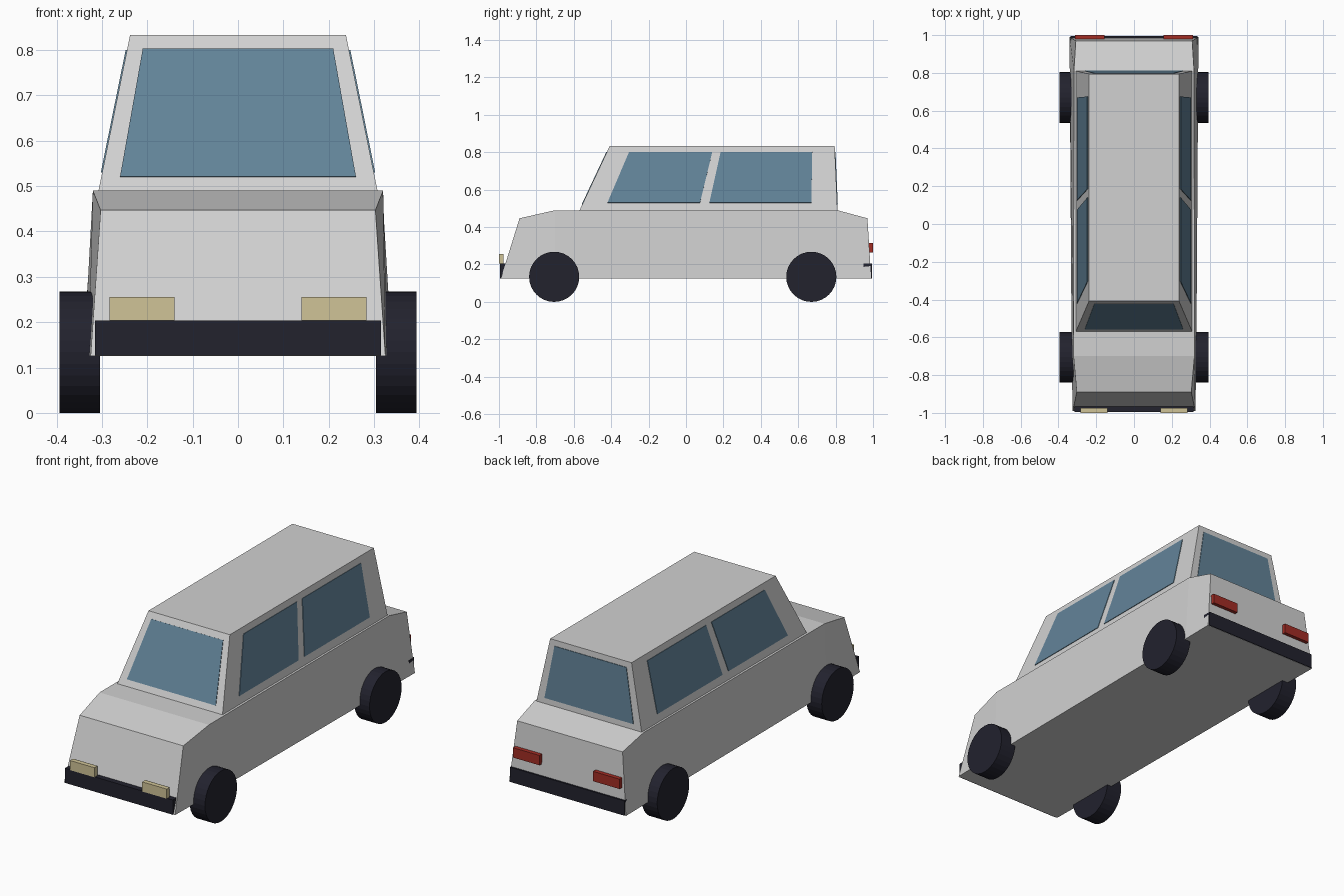
import bpy, bmesh, math
from mathutils import Vector

if "Cube" in bpy.data.objects:
    bpy.data.objects.remove(bpy.data.objects["Cube"])


def material(name, rgb):
    m = bpy.data.materials.new(name)
    m.diffuse_color = (*rgb, 1)
    m.use_nodes = True
    m.node_tree.nodes["Principled BSDF"].inputs["Base Color"].default_value = m.diffuse_color
    return m


PAINT = material("light_grey_paint", (0.64, 0.64, 0.64))
GLASS = material("blue_glass", (0.122, 0.227, 0.314))
RUBBER = material("dark_rubber", (0.016, 0.016, 0.027))
LAMP = material("cream_lamp", (0.63, 0.55, 0.31))
RED = material("red_lamp", (0.36, 0.026, 0.018))


def make(name, verts, faces, mat):
    """Mesh object with consistent outward normals."""
    bm = bmesh.new()
    vs = [bm.verts.new(v) for v in verts]
    for f in faces:
        bm.faces.new([vs[i] for i in f])
    bmesh.ops.recalc_face_normals(bm, faces=bm.faces)
    me = bpy.data.meshes.new(name)
    bm.to_mesh(me)
    bm.free()
    me.materials.append(mat)
    ob = bpy.data.objects.new(name, me)
    bpy.context.collection.objects.link(ob)
    return ob


def loft(name, rings, mat):
    """Skin a row of equal closed rings and cap both ends."""
    n = len(rings[0])
    verts = [v for r in rings for v in r]
    faces = [tuple(range(n)), tuple(range(len(verts) - n, len(verts)))]
    for k in range(len(rings) - 1):
        for i in range(n):
            j = (i + 1) % n
            faces.append((k*n + i, k*n + j, (k + 1)*n + j, (k + 1)*n + i))
    return make(name, verts, faces, mat)


def box(name, x, y, z, mat):
    return loft(name, [[(x[0], b, z[0]), (x[1], b, z[0]),
                        (x[1], b, z[1]), (x[0], b, z[1])] for b in y], mat)


def pane(name, pts):
    """Thin glass plate straddling the cabin surface."""
    p = [Vector(q) for q in pts]
    n = (p[1] - p[0]).cross(p[2] - p[0]).normalized() * 0.003
    return loft(name, [[q - n for q in p], [q + n for q in p]], GLASS)


# Lower body: bottom y, bottom half width, top y, top half width, top z
stations = [(-0.99, 0.325, -0.89, 0.303, 0.447), (-0.70, 0.33, -0.70, 0.32, 0.49),
            (0.81, 0.34, 0.81, 0.318, 0.49), (0.99, 0.342, 0.97, 0.308, 0.447)]
loft("lower_body", [[(-bw, by, 0.125), (bw, by, 0.125), (tw, ty, tz), (-tw, ty, tz)]
                    for by, bw, ty, tw, tz in stations], PAINT)

# Tapered cabin
Z0, Z1 = 0.488, 0.833


def cabin(z):
    """Half width, front y and rear y of the cabin at height z."""
    t = (z - Z0) / (Z1 - Z0)
    return 0.308 - 0.07*t, -0.57 + 0.162*t, 0.81 - 0.015*t


def cabin_ring(z):
    w, f, r = cabin(z)
    return [(-w, f, z), (w, f, z), (w, r, z), (-w, r, z)]


loft("cabin", [cabin_ring(Z0), cabin_ring(Z1)], PAINT)

# Windscreen and rear window
for name, k in (("windscreen", 1), ("rear_window", 2)):
    lo, hi = cabin(0.52)[k], cabin(0.802)[k]
    pane(name, [(-0.26, lo, 0.52), (0.26, lo, 0.52), (0.21, hi, 0.802), (-0.21, hi, 0.802)])

# Side windows: bottom start, bottom end, top end, top start
side_windows = {"front_side_window": (-0.42, 0.075, 0.14, -0.305),
                "rear_side_window": (0.125, 0.67, 0.675, 0.185)}
for side, s in (("left", -1), ("right", 1)):
    for name, ys in side_windows.items():
        pane(f"{side}_{name}", [(s*cabin(z)[0], y, z)
                                for y, z in zip(ys, (0.53, 0.53, 0.80, 0.80))])

    # Head lamps and tail lamps
    box(f"{side}_head_lamp", sorted((s*0.14, s*0.283)), (-1.0, -0.975), (0.204, 0.255), LAMP)
    box(f"{side}_tail_lamp", sorted((s*0.157, s*0.312)), (0.965, 1.0), (0.263, 0.315), RED)

    # Wheels
    for end, y in (("front", -0.705), ("rear", 0.67)):
        rings = [[(s*x, y + 0.134*math.cos(a), 0.134 + 0.134*math.sin(a))
                  for a in (math.tau*i/32 for i in range(32))] for x in (0.304, 0.394)]
        loft(f"{side}_{end}_wheel", rings, RUBBER)

# Bumpers
box("front_bumper", (-0.315, 0.315), (-0.995, -0.955), (0.126, 0.204), RUBBER)
box("rear_bumper", (-0.335, 0.335), (0.95, 0.994), (0.126, 0.204), RUBBER)
